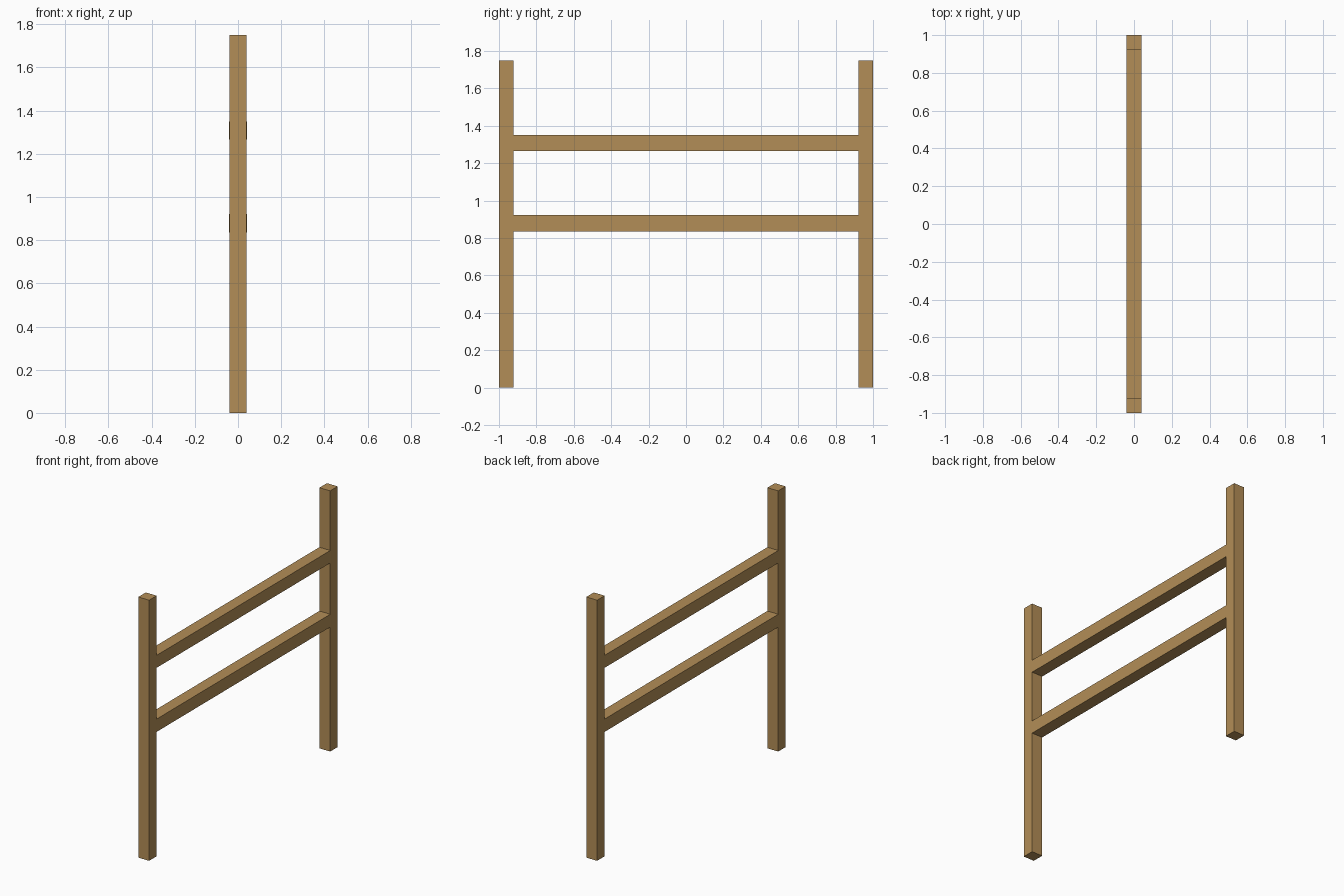
import bpy

if "Cube" in bpy.data.objects:
    bpy.data.objects.remove(bpy.data.objects["Cube"])

wood = bpy.data.materials.new("wood")
wood.diffuse_color = (0.45, 0.27, 0.095, 1)
wood.use_nodes = True
wood.node_tree.nodes["Principled BSDF"].inputs["Base Color"].default_value = wood.diffuse_color


def beam(name, low, high):
    """Axis-aligned timber between two opposite corners."""
    center = [(a + b) / 2 for a, b in zip(low, high)]
    bpy.ops.mesh.primitive_cube_add(size=1, location=center)
    obj = bpy.context.object
    obj.name = name
    obj.scale = [b - a for a, b in zip(low, high)]
    bpy.ops.object.transform_apply(location=False, rotation=False, scale=True)
    obj.data.materials.append(wood)
    return obj


HALF, INNER, HEIGHT = 0.04, 0.921, 1.75

# Upright posts at both ends
beam("front_post", (-HALF, -1, 0), (HALF, -INNER, HEIGHT))
beam("back_post", (-HALF, INNER, 0), (HALF, 1, HEIGHT))

# Horizontal rails, a hair wider than the posts
for name, bottom, top in (("lower_rail", 0.836, 0.922), ("upper_rail", 1.266, 1.35)):
    beam(name, (-HALF - 0.0008, -INNER, bottom), (HALF + 0.0008, INNER, top))
